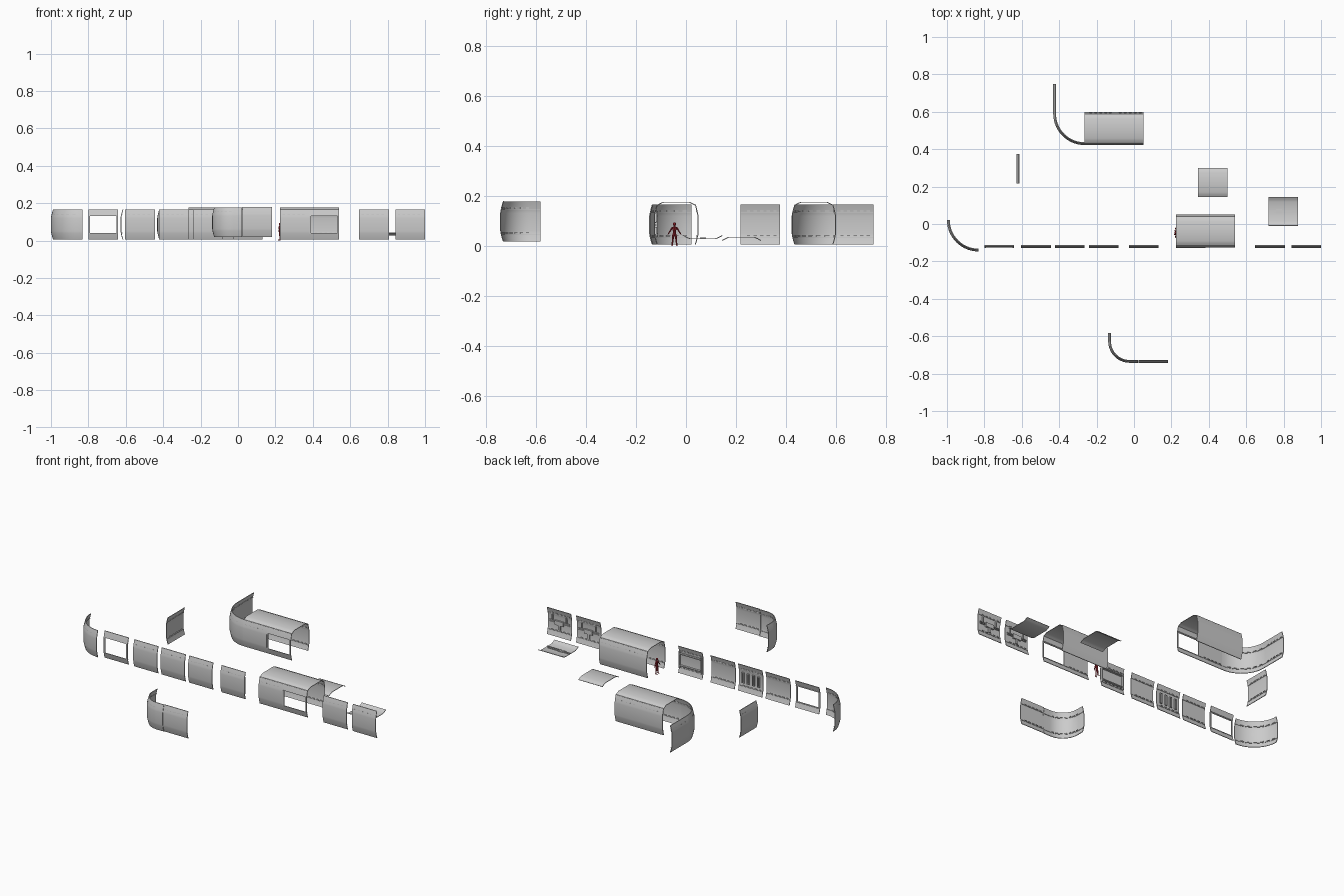
import bpy, bmesh, math
from mathutils import Vector, Matrix

if "Cube" in bpy.data.objects:
    bpy.data.objects.remove(bpy.data.objects["Cube"])

L = 0.158                      # module length
S = -0.128                     # outer y of the row of sample walls
T = 0.004                      # shell thickness


def finish(bm, name, mat=None):
    bmesh.ops.recalc_face_normals(bm, faces=bm.faces)
    me = bpy.data.meshes.new(name)
    bm.to_mesh(me)
    bm.free()
    me.shade_smooth()
    me.set_sharp_from_angle(angle=math.radians(28))
    ob = bpy.data.objects.new(name, me)
    bpy.context.collection.objects.link(ob)
    if mat:
        me.materials.append(mat)
    return ob


def sweep(bm, prof, path, dz=0):
    """Closed profile (outward offset, z) along path of (x, y, nx, ny)."""
    rings = [[bm.verts.new((x + nx * d, y + ny * d, z + dz)) for d, z in prof]
             for x, y, nx, ny in path]
    n = len(prof)
    for a, b in zip(rings, rings[1:]):
        for i in range(n):
            j = (i + 1) % n
            bm.faces.new((a[i], a[j], b[j], b[i]))
    bm.faces.new(rings[0])
    bm.faces.new(rings[-1])


def rect(d0, d1, z0, z1):
    return [(d0, z0), (d1, z0), (d1, z1), (d0, z1)]


def line(x, y, dx, dy, n=12, length=L):
    """Straight path heading (dx, dy); outward is to its right."""
    return [(x + dx * length * i / n, y + dy * length * i / n, dy, -dx) for i in range(n + 1)]


def arc(cx, cy, r, n=14):
    out = []
    for i in range(n + 1):
        a = math.pi * (1 + 0.5 * i / n)
        c, s = math.cos(a), math.sin(a)
        out.append((cx + r * c, cy + r * s, c, s))
    return out


def shell(pts):
    return pts + [(d - T, z) for d, z in reversed(pts)]


BOTTOM = [(-.011, .006), (-.007, .018), (-.0015, .040)]
TOP = [(-.0015, .130), (-.007, .153), (-.011, .166)]


def wall(name, path, window=False, dz=0):
    bm = bmesh.new()
    if window:
        sweep(bm, shell(BOTTOM), path, dz)
        sweep(bm, shell(TOP), path, dz)
        for p in (path[:2], path[-2:]):
            x0, y0, nx, ny = p[0]
            x1, y1 = p[1][:2]
            e = (x1 - x0) * 0.35
            p = [(x0 + (e if p[0] != path[0] else 0), y0, nx, ny),
                 (x1 - (e if p[0] == path[0] else 0), y1, nx, ny)]
            sweep(bm, rect(-.006, -.001, .039, .131), p, dz)
    else:
        sweep(bm, shell(BOTTOM + [(0, .050), (0, .120)] + TOP), path, dz)
    # interior rails with dashed vents
    for z in (.034, .134):
        sweep(bm, rect(-.009, -.004, z, z + .003), path, dz)
        if not window:
            for i in range(1, len(path) - 2, 2):
                sweep(bm, rect(-.011, -.004, z + .004, z + .008), path[i:i + 2], dz)
    return finish(bm, name)


def box(bm, x0, x1, y0, y1, z0, z1):
    sweep(bm, [(-y0, z0), (-y1, z0), (-y1, z1), (-y0, z1)], [(x0, 0, 0, -1), (x1, 0, 0, -1)])


def ceiling(name, x, y, base, length=L, flip=False):
    half = [(.0785, 0), (.066, .007), (.052, .013)]
    outer = half + [(-d, z) for d, z in reversed(half)]
    prof = outer + [(d * .97, z - .003) for d, z in reversed(outer)]
    if flip:
        prof = [(d, .013 - z) for d, z in prof]
    bm = bmesh.new()
    sweep(bm, prof, line(x, y, 1, 0, 2, length), base)
    return finish(bm, name)


def corridor(name, x, y):
    """Two modules long: outer front face at y, open underneath."""
    wall(name + "_front_solid", line(x, y, 1, 0))
    wall(name + "_front_window", line(x + L, y, 1, 0), window=True)
    for i in (0, 1):
        wall(name + "_back_wall", line(x + L * (i + 1), y + .177, -1, 0))
        ceiling(name + "_ceiling", x + L * i, y + .0885, .164)


# row of sample walls
wall("corner_wall", arc(-.831, .022, .169))
wall("window_wall", line(-.799, S, 1, 0), window=True)
for i, x in enumerate((-.603, -.422, -.240, -.027, .648, .841)):
    wall("sample_wall_%d" % i, line(x, S, 1, 0))

# corridors and their curved continuation
corridor("corridor", .225, S + .001)
corridor("bent_corridor", -.264, .422)
wall("bend_wall", arc(-.264, .590, .168))
wall("bend_end_wall", line(-.432, .590 + L, 0, -1))
wall("lone_wall", line(-.628, .375, 0, -1))

# front bend, raised slightly, with a tighter curve
r, cx, cy = .115, -.023, -.627
path = [(cx - r, -.582, -1, 0)] + arc(cx, cy, r) + [(.022, cy - r, 0, -1)]
wall("tight_bend_wall", path, dz=.012)
wall("tight_bend_straight", line(.024, -.742, 1, 0), dz=.014)

# loose ceiling panels, one lying inside up
ceiling("loose_ceiling", .342, .222, .024)
ceiling("upturned_ceiling", .718, .067, .028, flip=True)
bm = bmesh.new()
for y, a, b in ((.059, .03, .158), (.066, 0, .13), (.073, 0, .145)):
    box(bm, .718 + a, .718 + b, y, y + .003, .030, .035)
box(bm, .76, .79, .055, .079, .030, .034)
finish(bm, "ceiling_cables")

# inside details of the sample walls
bm = bmesh.new()
yi = S + .003
for i in range(4):                                   # vertical slats
    x = -.402 + i * .034
    for dx in (0, .011):
        box(bm, x + dx, x + dx + .004, yi, yi + .008, .055, .118)
    for z in (.055, .114):
        box(bm, x, x + .015, yi, yi + .008, z, z + .004)
for x in (-.023, .123):                              # framed panel
    box(bm, x, x + .006, yi, yi + .012, .036, .136)
for z in (.048, .118):
    box(bm, -.015, .122, yi, yi + .013, z, z + .005)
finish(bm, "wall_slats")

bm = bmesh.new()
for x in (.648, .841):                               # pipes and control boxes
    for z in (.083, .092):
        box(bm, x + .012, x + .052, yi, yi + .007, z, z + .004)
        box(bm, x + .106, x + .146, yi, yi + .007, z, z + .004)
    box(bm, x + .052, x + .106, yi, yi + .011, .074, .100)
    box(bm, x + .072, x + .086, yi, yi + .008, .046, .074)
    for dx in (.03, .122):
        box(bm, x + dx, x + dx + .006, yi, yi + .008, .096, .134)
finish(bm, "wall_pipes")

# scale figure
red = bpy.data.materials.new("figure_red")
red.diffuse_color = (.35, .02, .03, 1)
red.use_nodes = True
red.node_tree.nodes["Principled BSDF"].inputs["Base Color"].default_value = red.diffuse_color
bm = bmesh.new()


def limb(a, b, ra, rb):
    a, b = Vector(a), Vector(b)
    m = Matrix.Translation((a + b) / 2) @ (b - a).to_track_quat('Z', 'Y').to_matrix().to_4x4()
    bmesh.ops.create_cone(bm, cap_ends=True, segments=8, radius1=ra, radius2=rb,
                          depth=(b - a).length, matrix=m)


fx, fy = .224, -.046
limb((fx, fy, .046), (fx, fy, .058), .0075, .006)     # hips and waist
limb((fx, fy, .058), (fx, fy, .076), .006, .009)      # chest
limb((fx, fy, .076), (fx, fy, .083), .004, .003)      # neck
bmesh.ops.create_uvsphere(bm, u_segments=10, v_segments=8, radius=.0065,
                          matrix=Matrix.Translation((fx, fy, .088)))
for s in (-1, 1):
    limb((fx, fy + s * .008, .075), (fx, fy + s * .017, .061), .0034, .0028)
    limb((fx, fy + s * .017, .061), (fx - .003, fy + s * .026, .047), .0028, .002)
    limb((fx, fy + s * .004, .048), (fx, fy + s * .007, .026), .0046, .0035)
    limb((fx, fy + s * .007, .026), (fx, fy + s * .009, .003), .0035, .0025)
    limb((fx + .004, fy + s * .009, .003), (fx - .009, fy + s * .010, .0025), .0025, .002)
finish(bm, "scale_figure", red)
